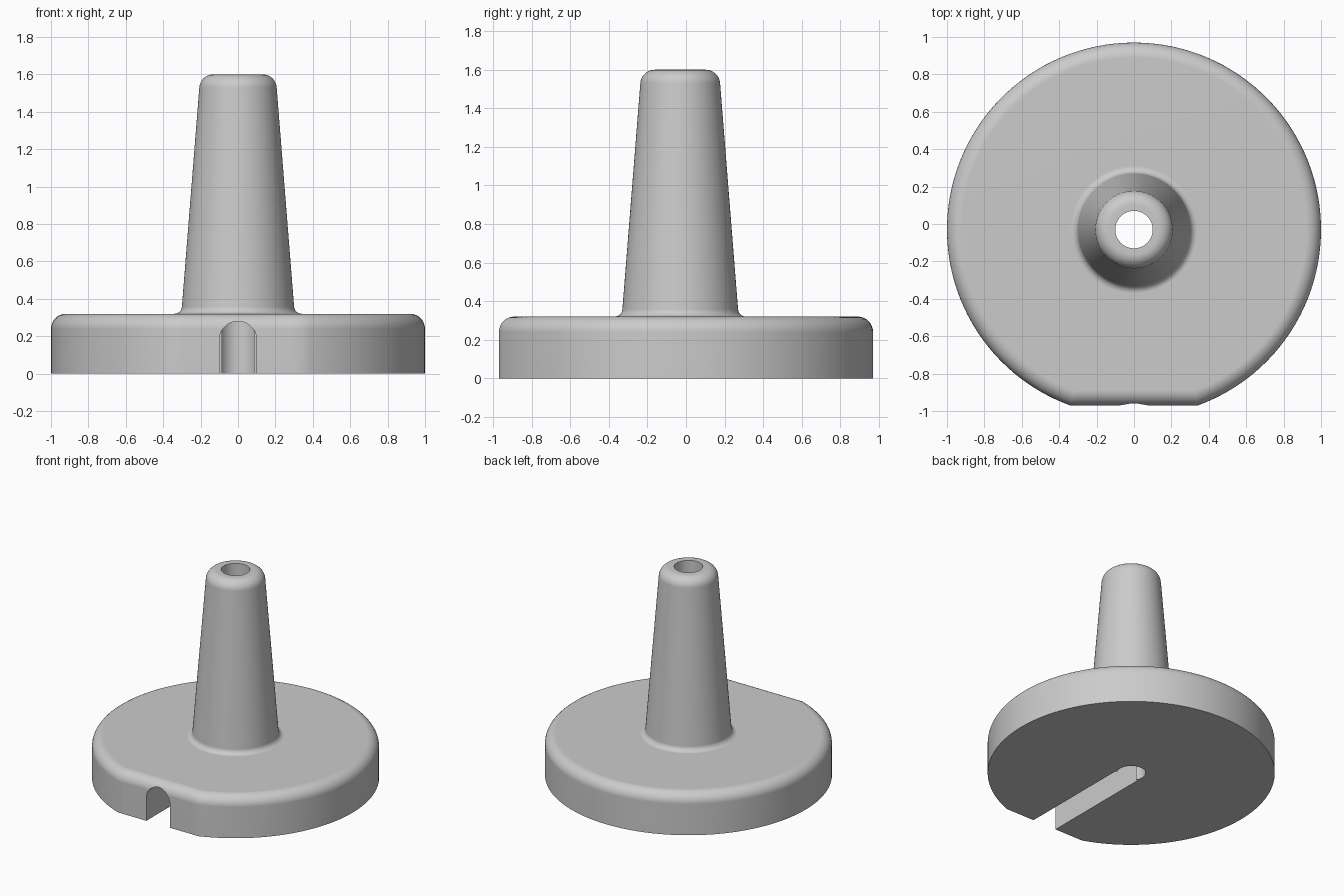
import bpy, bmesh, math

if "Cube" in bpy.data.objects:
    bpy.data.objects.remove(bpy.data.objects["Cube"])

CY = -0.03            # axis of the disc and post
FLAT = 0.94           # distance from the axis to the flat front
HOLE = 0.10
N_FLAT, N_ARC = 14, 112

grey = bpy.data.materials.new("plain grey")
grey.diffuse_color = (0.6, 0.6, 0.6, 1)
grey.use_nodes = True
grey.node_tree.nodes["Principled BSDF"].inputs["Base Color"].default_value = grey.diffuse_color


def ring(bm, z, r, flat=None):
    """Loop of vertices: a circle, or a circle trimmed by the flat front."""
    a = math.acos(flat / r) if flat else math.acos(FLAT)
    angles = [-a + 2 * a * i / N_FLAT for i in range(N_FLAT)]
    angles += [a + (2 * math.pi - 2 * a) * i / N_ARC for i in range(N_ARC)]
    verts = []
    for i, t in enumerate(angles):
        d = flat / math.cos(t) if flat and i < N_FLAT else r
        verts.append(bm.verts.new((d * math.sin(t), CY - d * math.cos(t), z)))
    return verts


bm = bmesh.new()
rings = []

# disc wall and rounded rim
rings.append(ring(bm, 0, 1, FLAT))
R = 0.08
for i in range(9):
    t = math.pi / 2 * i / 8
    d = R * (1 - math.cos(t))
    rings.append(ring(bm, 0.32 - R + R * math.sin(t), 1 - d, FLAT - d))

# flared foot of the post
F = 0.04
for i in range(7):
    t = math.radians(85.5) * i / 6
    rings.append(ring(bm, 0.32 + F * (1 - math.cos(t)), 0.34 - F * math.sin(t)))

# tapered post with rounded top
T = 0.075
for i in range(10):
    t = math.radians(4.5) + math.radians(85.5) * i / 9
    rings.append(ring(bm, 1.6 - T + T * math.sin(t), 0.132 + T * math.cos(t)))

# bore through the middle
rings.append(ring(bm, 1.6, HOLE))
rings.append(ring(bm, 0, HOLE))

for k, lo in enumerate(rings):
    hi = rings[(k + 1) % len(rings)]
    n = len(lo)
    for i in range(n):
        j = (i + 1) % n
        bm.faces.new((lo[i], lo[j], hi[j], hi[i]))
bmesh.ops.recalc_face_normals(bm, faces=bm.faces)
mesh = bpy.data.meshes.new("stand")
bm.to_mesh(mesh)
bm.free()
stand = bpy.data.objects.new("stand", mesh)
bpy.context.collection.objects.link(stand)
mesh.materials.append(grey)

# arched cable slot, open below and at the front
bm = bmesh.new()
arch = [(0.1, -0.2)]
arch += [(0.1 * math.cos(math.pi * i / 24), 0.18 + 0.1 * math.sin(math.pi * i / 24))
         for i in range(25)]
arch.append((-0.1, -0.2))
face = bm.faces.new([bm.verts.new((x, -1.2, z)) for x, z in arch])
ext = bmesh.ops.extrude_face_region(bm, geom=[face])
for v in ext["geom"]:
    if isinstance(v, bmesh.types.BMVert):
        v.co.y = CY - 0.05
bmesh.ops.recalc_face_normals(bm, faces=bm.faces)
cut_mesh = bpy.data.meshes.new("slot_cutter")
bm.to_mesh(cut_mesh)
bm.free()
cut_mesh.materials.append(grey)
cutter = bpy.data.objects.new("slot_cutter", cut_mesh)
bpy.context.collection.objects.link(cutter)
cutter.hide_render = True

bpy.context.view_layer.objects.active = stand
stand.select_set(True)
cut = stand.modifiers.new("slot", 'BOOLEAN')
cut.operation = 'DIFFERENCE'
cut.solver = 'EXACT'
cut.object = cutter
bpy.ops.object.modifier_apply(modifier=cut.name)
bpy.data.objects.remove(cutter)

# smooth curves, crisp edges
bpy.ops.object.shade_smooth_by_angle(angle=math.radians(30))
wn = stand.modifiers.new("even_shading", 'WEIGHTED_NORMAL')
wn.keep_sharp = True
